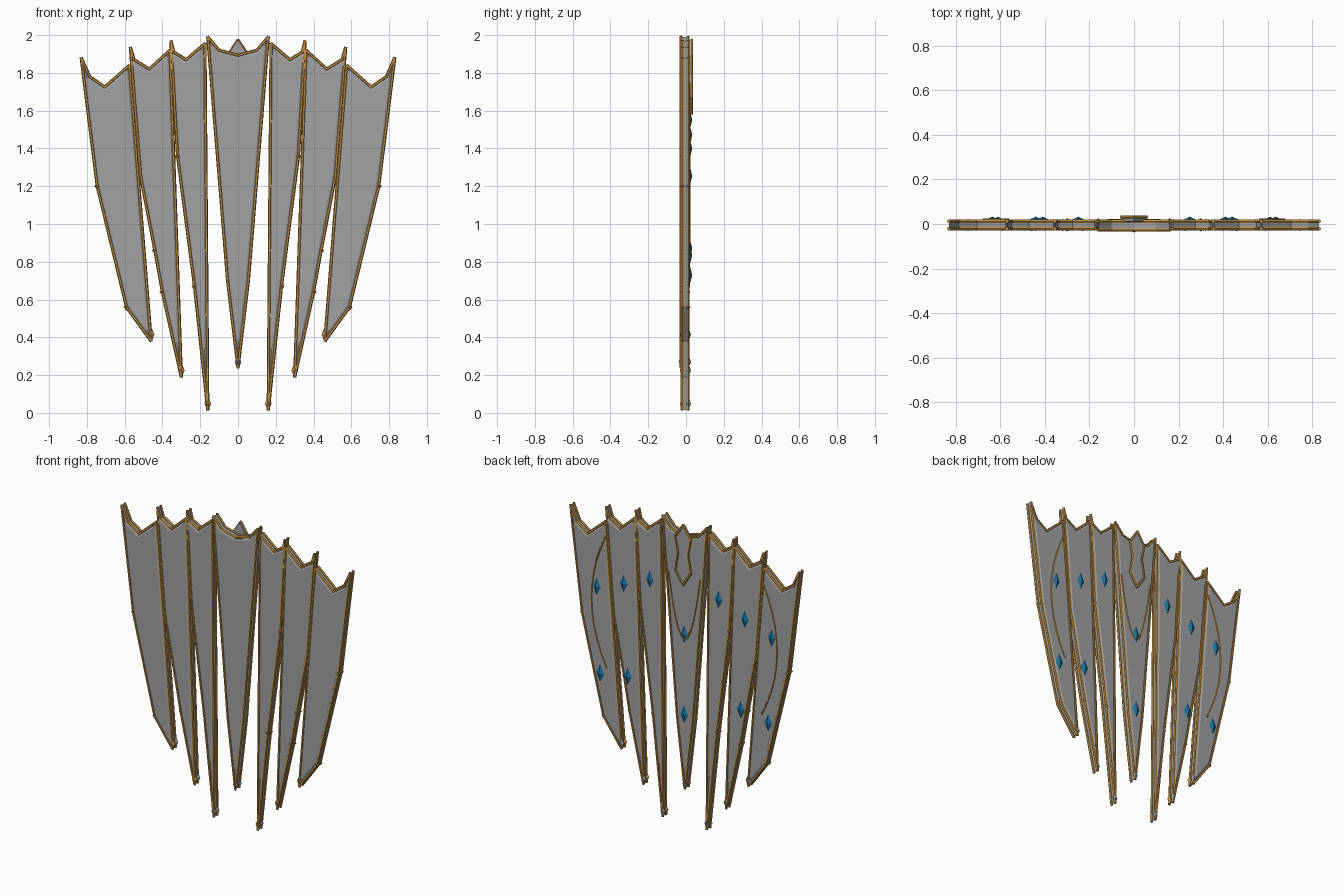
import bpy, bmesh
from mathutils import Vector, Matrix

cube = bpy.data.objects.get("Cube")
if cube:
    bpy.data.objects.remove(cube, do_unlink=True)


def material(name, rgb):
    m = bpy.data.materials.new(name)
    m.use_nodes = True
    m.diffuse_color = (*rgb, 1)
    m.node_tree.nodes["Principled BSDF"].inputs["Base Color"].default_value = (*rgb, 1)
    return m


GREY = material("grey_plate", (0.36, 0.36, 0.36))
GOLD = material("gold_trim", (0.58, 0.30, 0.06))
BLUE = material("blue_gem", (0.01, 0.17, 0.36))
STEEL = material("steel_tip", (0.27, 0.29, 0.33))


def finish(name, bm, mat):
    bmesh.ops.recalc_face_normals(bm, faces=bm.faces)
    mesh = bpy.data.meshes.new(name)
    bm.to_mesh(mesh)
    bm.free()
    mesh.materials.append(mat)
    ob = bpy.data.objects.new(name, mesh)
    bpy.context.collection.objects.link(ob)
    return ob


def slab(name, outline, front, back, rim, swell, mat):
    """Flat plate with chamfered, slightly raised front and back."""
    bm = bmesh.new()
    a = bm.faces.new([bm.verts.new((x, front, z)) for x, z in outline])
    b = bm.faces.new([bm.verts.new((x, back, z)) for x, z in outline])
    n = len(outline)
    for i in range(n):
        j = (i + 1) % n
        bm.faces.new((a.verts[i], a.verts[j], b.verts[j], b.verts[i]))
    bmesh.ops.recalc_face_normals(bm, faces=bm.faces)
    for cap in (a, b):
        bmesh.ops.inset_region(bm, faces=[cap], thickness=rim, depth=swell,
                               use_even_offset=True)
    return finish(name, bm, mat)


def rods(name, paths, radius, sides, mat, closed=True):
    """Straight bars along every leg of the given 3D paths."""
    bm = bmesh.new()
    for path in paths:
        pts = [Vector(p) for p in path]
        ends = pts[1:] + pts[:1] if closed else pts[1:]
        for p, q in zip(pts, ends):
            d = q - p
            d_len = d.length + radius * 0.6
            rot = d.to_track_quat('Z', 'Y').to_matrix().to_4x4()
            bmesh.ops.create_cone(bm, cap_ends=True, segments=sides, radius1=radius,
                                  radius2=radius, depth=d_len,
                                  matrix=Matrix.Translation((p + q) / 2) @ rot)
    return finish(name, bm, mat)


def diamonds(name, centres, size, mat):
    """Stretched octahedra."""
    bm = bmesh.new()
    sx, sy, sz = size
    for c in centres:
        for half in (1, -1):
            bmesh.ops.create_cone(
                bm, cap_ends=False, segments=4, radius1=1, radius2=0, depth=1,
                matrix=Matrix.Translation(c) @ Matrix.Diagonal((sx, sy, sz * half, 1))
                @ Matrix.Translation((0, 0, 0.5)))
    bmesh.ops.remove_doubles(bm, verts=bm.verts, dist=0.0005)
    return finish(name, bm, mat)


def arc(a, ctrl, b, y, steps=10):
    a, c, b = Vector(a), Vector(ctrl), Vector(b)
    out = []
    for i in range(steps + 1):
        t = i / steps
        p = a * (1 - t) ** 2 + c * 2 * t * (1 - t) + b * t * t
        out.append((p.x, y, p.y))
    return out


def feather(name, outline, tip, knobs, gems, shift=0.0):
    """One plate with its trim, bend studs, pointed tip and back gems."""
    front, back = -0.021 + shift, 0.012
    slab(name + "_plate", outline, front, back, 0.016, 0.007, GREY)
    rods(name + "_trim", [[(x, y, z) for x, z in outline] for y in (front, back)],
         0.0085, 6, GOLD)
    if knobs:
        diamonds(name + "_studs", [(x, y, z) for x, z in knobs for y in (front, back)],
                 (0.016, 0.011, 0.02), GOLD)
    diamonds(name + "_tip_stud", [(tip[0], front, tip[1] + 0.035)],
             (0.018, 0.012, 0.033), GOLD if knobs else STEEL)
    diamonds(name + "_tip_point", [(tip[0], back, tip[1] + 0.035)],
             (0.018, 0.014, 0.04), STEEL)
    diamonds(name + "_gems", [(x, 0.018, z) for x, z in gems],
             (0.03, 0.015, 0.062), BLUE)


# Side feathers: outline runs along the notched top, down the outer edge, to the tip
SIDES = {
    "inner": ([(0.175, 1.955), (0.275, 1.87), (0.34, 1.91), (0.355, 1.97),
               (0.32, 1.36), (0.23, 0.67), (0.16, 0.015)],
              [(0.32, 1.36), (0.23, 0.67)], [(0.25, 1.55)]),
    "middle": ([(0.36, 1.92), (0.47, 1.82), (0.55, 1.87), (0.57, 1.935),
                (0.515, 1.25), (0.44, 0.86), (0.40, 0.64), (0.30, 0.19)],
               [(0.44, 0.86), (0.40, 0.64)], [(0.44, 1.47), (0.41, 0.87)]),
    "outer": ([(0.575, 1.84), (0.705, 1.725), (0.785, 1.78), (0.83, 1.88),
               (0.745, 1.20), (0.59, 0.56), (0.46, 0.38)],
              [(0.745, 1.20), (0.59, 0.56)], [(0.635, 1.40), (0.61, 0.837)]),
}
for side, s in (("left", 1), ("right", -1)):
    flip = lambda pts: [(s * x, z) for x, z in pts]
    for part, (outline, knobs, gems) in SIDES.items():
        pts = flip(outline)
        feather(f"{side}_{part}_feather", pts, pts[-1], flip(knobs), flip(gems))
    # Curved inlay on the back of the outer feather
    rods(f"{side}_inlay",
         [arc((s * 0.57, 1.745), (s * 0.78, 1.31), (s * 0.565, 0.885), 0.02)],
         0.005, 6, GOLD, closed=False)

# Centre feather
half = [(0.10, 1.92), (0.16, 1.99), (0.055, 0.70)]
centre = [(0, 1.893)] + half + [(0, 0.24)] + [(-x, z) for x, z in reversed(half)]
feather("centre_feather", centre, (0, 0.235), [], [(0, 1.255), (0, 0.73)], -0.006)
rods("centre_inlay", [arc((-0.115, 1.64), (0, 0.80), (0.115, 1.64), 0.019)],
     0.005, 6, GOLD, closed=False)

# Crest on the back of the centre feather
half = [(0.055, 1.89), (0.035, 1.79), (0.055, 1.67)]
crest = [(0, 1.975)] + half + [(0, 1.585)] + [(-x, z) for x, z in reversed(half)]
slab("crest_plate", crest, 0.012, 0.031, 0.01, 0.002, GREY)
rods("crest_trim", [[(x, 0.031, z) for x, z in crest]], 0.008, 6, GOLD)
